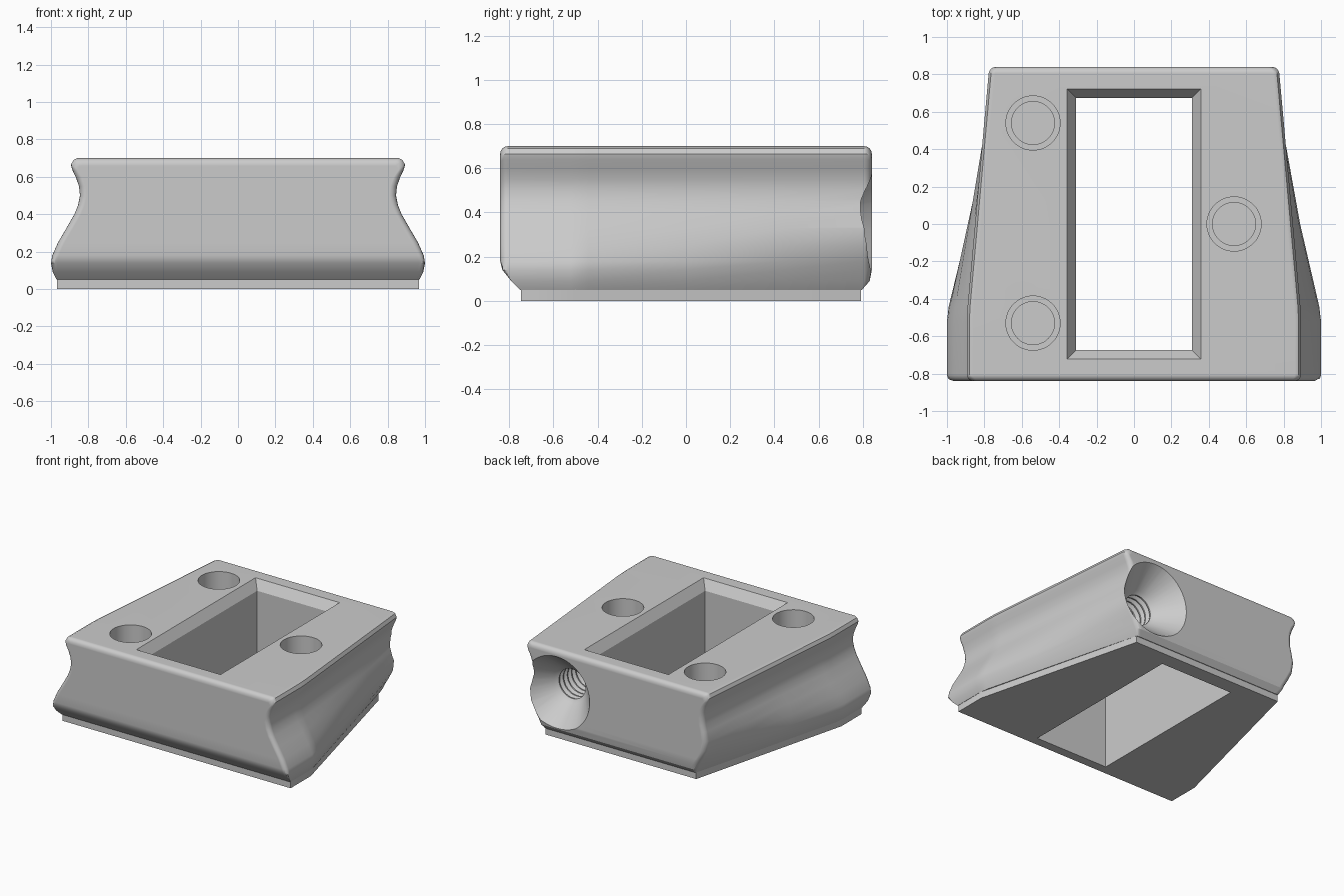
import bpy
import bmesh
from math import sin, cos, pi, radians

old = bpy.data.objects.get("Cube")
if old:
    bpy.data.objects.remove(old, do_unlink=True)

grey = bpy.data.materials.new("plain_grey")
grey.use_nodes = True
colour = (0.6, 0.6, 0.6, 1)
grey.diffuse_color = colour
grey.node_tree.nodes["Principled BSDF"].inputs["Base Color"].default_value = colour

Y_END, BEND, ROUND, HEIGHT = 0.84, -0.48, 0.035, 0.7


def make_object(name, verts, faces):
    mesh = bpy.data.meshes.new(name)
    mesh.from_pydata(verts, [], faces)
    bm = bmesh.new()
    bm.from_mesh(mesh)
    bmesh.ops.recalc_face_normals(bm, faces=bm.faces)
    bm.to_mesh(mesh)
    bm.free()
    mesh.materials.append(grey)
    ob = bpy.data.objects.new(name, mesh)
    bpy.context.collection.objects.link(ob)
    return ob


def loft(name, rings, cap_rows=False):
    """Skin a list of closed rings; symmetric rings can be capped row by row."""
    n = len(rings[0])
    verts = [v for ring in rings for v in ring]
    faces = []
    for k in range(len(rings) - 1):
        for i in range(n):
            j = (i + 1) % n
            faces.append((k * n + i, k * n + j, (k + 1) * n + j, (k + 1) * n + i))
    for start in (0, (len(rings) - 1) * n):
        if cap_rows:
            faces += [(start + i, start + i + 1, start + n - 2 - i, start + n - 1 - i)
                      for i in range(n // 2 - 1)]
        else:
            faces.append(tuple(range(start, start + n)))
    return make_object(name, verts, faces)


def lathe(name, profile, place, sides=48):
    """Turn (radius, height) pairs; place maps local x, y, height to the model."""
    return loft(name, [[place(r * cos(2 * pi * i / sides), r * sin(2 * pi * i / sides), h)
                        for i in range(sides)] for r, h in profile])


def activate(ob):
    bpy.ops.object.select_all(action='DESELECT')
    ob.select_set(True)
    bpy.context.view_layer.objects.active = ob


def cut(ob, cutter):
    activate(ob)
    mod = ob.modifiers.new("cut", 'BOOLEAN')
    mod.operation, mod.solver, mod.object = 'DIFFERENCE', 'EXACT', cutter
    bpy.ops.object.modifier_apply(modifier=mod.name)


def ramp(value, points):
    for (a, u), (b, v) in zip(points, points[1:]):
        if value <= b:
            return u + (v - u) * (value - a) / (b - a)
    return points[-1][1]


# Body: half-width at the front and at the back for each height
profile = [
    (0.05, 0.97, 0.63), (0.09, 0.99, 0.655), (0.14, 1.0, 0.68),
    (0.18, 0.993, 0.705), (0.25, 0.962, 0.742), (0.33, 0.915, 0.755),
    (0.40, 0.875, 0.742), (0.45, 0.855, 0.73), (0.50, 0.845, 0.727),
    (0.55, 0.85, 0.731), (0.60, 0.868, 0.749), (0.64, 0.887, 0.768),
    (0.665, 0.893, 0.774), (0.69, 0.88, 0.761), (0.70, 0.86, 0.741)]
front_chamfer = [(0.05, 0.09), (0.09, 0.05), (0.14, 0.01), (0.18, 0)]
back_chamfer = [(0.05, 0.045), (0.09, 0.01), (0.14, 0)]


def body_ring(y, inset):
    t = max(0, (y - BEND) / (Y_END - BEND))
    half = []
    for z, front, back in profile:
        x = front + (back - front) * t - inset
        yy = max(y, -Y_END + ramp(z, front_chamfer))
        yy = min(yy, Y_END - ramp(z, back_chamfer))
        half.append((x, yy, z - inset * max(0, (z - 0.6) / 0.1)))
    return half + [(-x, yy, z) for x, yy, z in reversed(half)]


corner = [(ROUND * (1 - cos(a)), ROUND * (1 - sin(a)))
          for a in (radians(d) for d in (0, 22.5, 45, 67.5, 90))]
stations = [(-Y_END + dy, inset) for dy, inset in corner]
stations += [(BEND - 0.04, 0), (BEND + 0.04, 0), (0, 0), (0.45, 0)]
stations += [(Y_END - dy, inset) for dy, inset in reversed(corner)]
body = loft("body", [body_ring(y, inset) for y, inset in stations], cap_rows=True)

# Plinth: thin foot plate following the underside
half = [(0.968, -0.745), (0.968, -0.5), (0.64, 0.79)]
outline = half + [(-x, y) for x, y in reversed(half)]
plinth = loft("plinth", [[(x, y, z) for x, y in outline] for z in (0, 0.056)])

cutters = []


# Central rectangular window with a chamfered upper rim
def window_ring(z, grow):
    x, y = 0.31 + grow, 0.675 + grow
    return [(-x, -y, z), (x, -y, z), (x, y, z), (-x, y, z)]


window = loft("window_cutter", [window_ring(-0.1, 0), window_ring(HEIGHT - 0.07, 0),
                                window_ring(HEIGHT, 0.047), window_ring(HEIGHT + 0.1, 0.047)])
cutters.append(window)
cut(body, window)
cut(plinth, window)

# Three stepped round sockets in the top
for hx, hy in ((-0.54, 0.54), (-0.54, -0.53), (0.535, 0)):
    socket = lathe("socket_cutter", [(0.115, 0.3), (0.115, 0.4), (0.145, 0.4), (0.145, 0.8)],
                   lambda a, b, h, hx=hx, hy=hy: (hx + a, hy + b, h))
    cutters.append(socket)
    cut(body, socket)

# Threaded bore with a wide conical mouth in the back
throat, pitch = Y_END - 0.17, 0.05
bore = [(0.33, Y_END + 0.06), (0.14, throat)]
for k in range(8):
    y = throat - k * pitch
    bore += [(0.113, y - 0.02), (0.113, y - 0.03), (0.14, y - 0.045), (0.14, y - 0.05)]
bore_cutter = lathe("bore_cutter", bore, lambda a, b, h: (0.51 + a, h, 0.37 + b))
cutters.append(bore_cutter)
cut(body, bore_cutter)

for cutter in cutters:
    bpy.data.objects.remove(cutter, do_unlink=True)

# Smooth rounded areas, keep machined edges crisp
for ob in (body, plinth):
    activate(ob)
    bpy.ops.object.shade_smooth_by_angle(angle=radians(28))
    weighted = ob.modifiers.new("weighted_normals", 'WEIGHTED_NORMAL')
    weighted.keep_sharp = True
